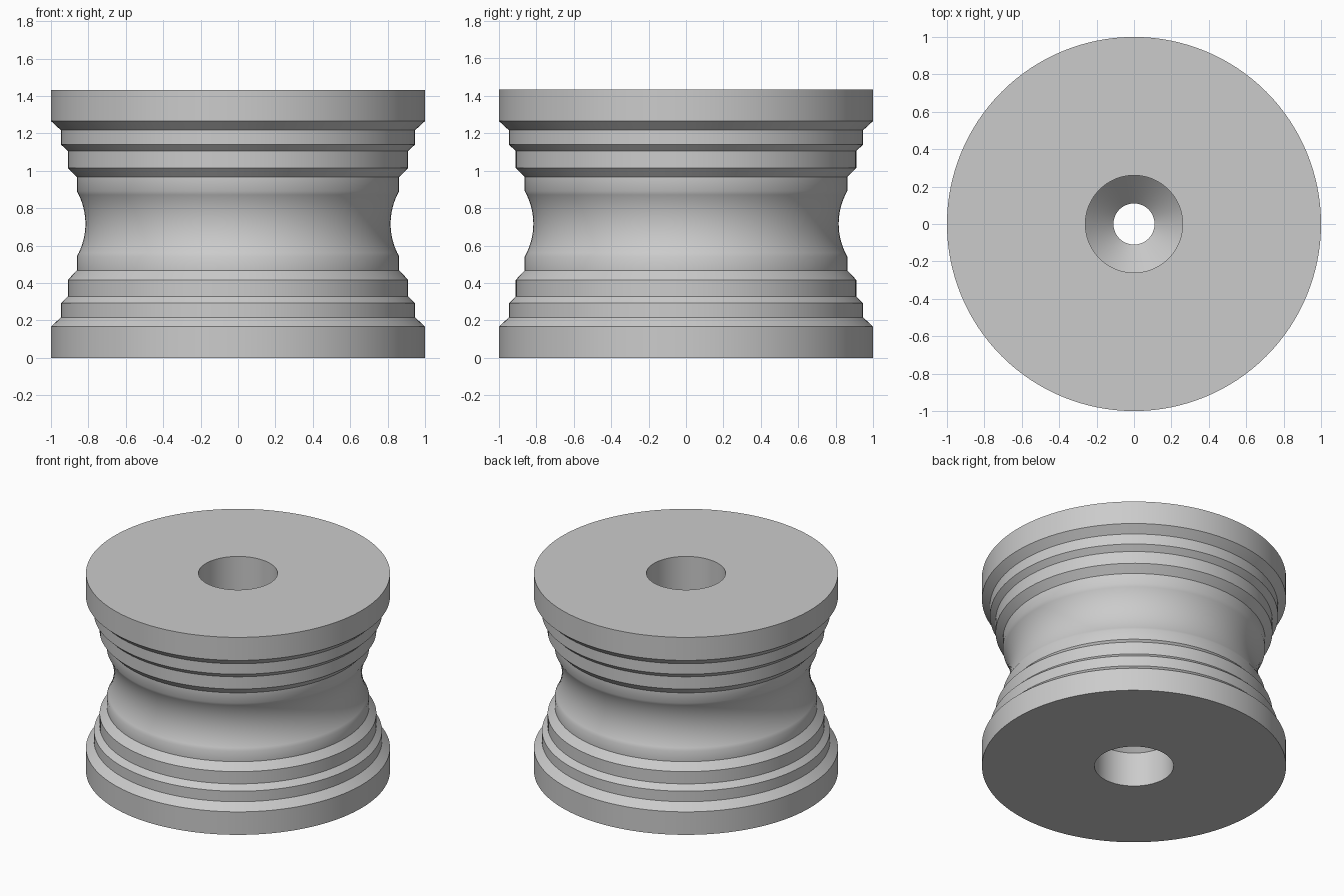
import bpy, bmesh, math

if "Cube" in bpy.data.objects:
    bpy.data.objects.remove(bpy.data.objects["Cube"])

H = 1.433          # total height
MID = H / 2
SEGMENTS = 128

# Lower half of the outer profile (radius, z): flange, then two chamfered steps
lower = [(1.0, 0.0), (1.0, 0.167), (0.947, 0.216), (0.947, 0.292),
         (0.91, 0.328), (0.91, 0.417), (0.862, 0.467)]

# Concave waist groove: circular arc between the two inner steps
half, depth, edge_r = 0.175, 0.046, 0.862
arc_r = (half ** 2 + depth ** 2) / (2 * depth)
a = math.asin(half / arc_r)
cx = edge_r - depth + arc_r
N = 16
groove = []
for i in range(N + 1):
    t = -a + 2 * a * i / N
    groove.append((cx - arc_r * math.cos(t), MID + arc_r * math.sin(t)))

# Bore: wide pocket at each end, 45 degree funnel, narrow centre hole
bore = [(0.26, 0.0), (0.26, 0.25), (0.11, 0.40)]


def mirrored(points):
    return [(r, H - z) for r, z in reversed(points)]


profile = lower + groove + mirrored(lower) + \
    list(reversed(bore + mirrored(bore)))

# Revolve the closed profile round the z axis
bm = bmesh.new()
rings = []
for s in range(SEGMENTS):
    ang = 2 * math.pi * s / SEGMENTS
    rings.append([bm.verts.new((r * math.cos(ang), r * math.sin(ang), z))
                  for r, z in profile])
n = len(profile)
for s in range(SEGMENTS):
    p, q = rings[s], rings[(s + 1) % SEGMENTS]
    for i in range(n):
        j = (i + 1) % n
        bm.faces.new((p[i], q[i], q[j], p[j]))
bmesh.ops.recalc_face_normals(bm, faces=bm.faces)

mesh = bpy.data.meshes.new("grooved_roller")
bm.to_mesh(mesh)
bm.free()
roller = bpy.data.objects.new("grooved_roller", mesh)
bpy.context.collection.objects.link(roller)

# Plain grey material
grey = bpy.data.materials.new("light_grey")
grey.diffuse_color = (0.6, 0.6, 0.6, 1.0)
grey.use_nodes = True
grey.node_tree.nodes["Principled BSDF"].inputs["Base Color"].default_value = grey.diffuse_color
mesh.materials.append(grey)

# Smooth round surfaces, crisp step edges
bpy.context.view_layer.objects.active = roller
roller.select_set(True)
bpy.ops.object.shade_smooth_by_angle(angle=math.radians(30))
